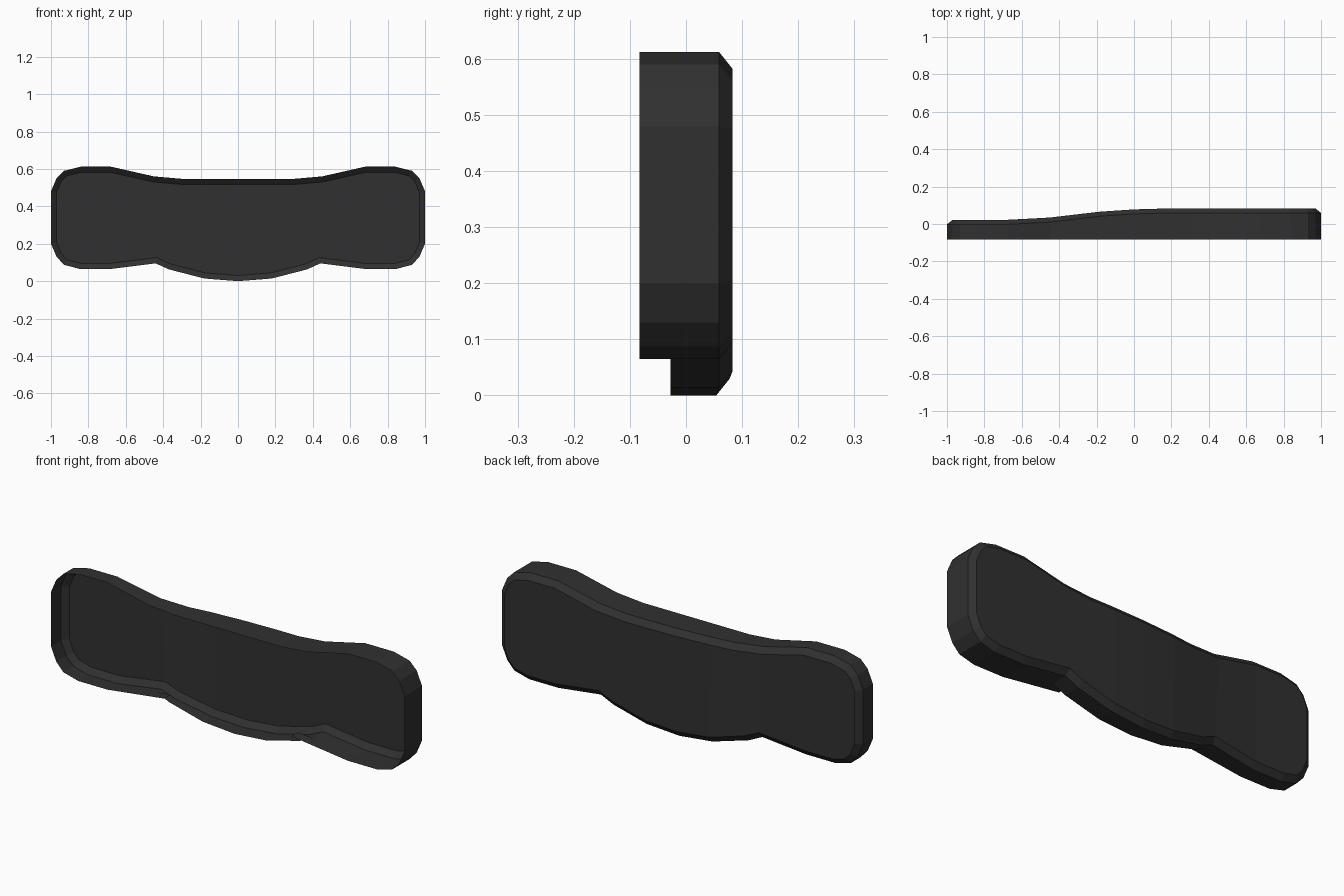
import bpy, bmesh
from mathutils import Vector

if "Cube" in bpy.data.objects:
    bpy.data.objects.remove(bpy.data.objects["Cube"])

FRONT, BELLY_FRONT, BEVEL = -0.083, -0.028, 0.03

# Right half outlines, centre to tip, as matching (x, z) points
top = [(0, .547), (.18, .547), (.3, .547), (.45, .56), (.68, .612),
       (.84, .612), (.93, .59), (.97, .55), (1, .48)]
bottom = [(0, 0), (.18, .014), (.37, .063), (.44, .095), (.68, .065),
          (.845, .065), (.93, .087), (.97, .13), (1, .2)]
# Back depth along x: thin left end, thick right end
depth = [(-1, .022), (-.68, .022), (-.45, .034), (-.36, .045), (-.18, .066),
         (0, .078), (.18, .083), (1, .083)]


def back_y(x):
    x = max(-1, min(1, x))
    for (x0, y0), (x1, y1) in zip(depth, depth[1:]):
        if x <= x1:
            return y0 + (y1 - y0) * (x - x0) / (x1 - x0)


def mirrored(pts):
    return [(-x, z) for x, z in reversed(pts[1:])] + pts


# Closed loop: top left to right, then bottom right to left
n = 2 * len(top) - 1
loop = [Vector(p) for p in mirrored(top) + mirrored(bottom)[::-1]]
count = len(loop)


def inset(i):
    a = (loop[i] - loop[i - 1]).normalized()
    b = (loop[(i + 1) % count] - loop[i]).normalized()
    na, nb = Vector((a.y, -a.x)), Vector((b.y, -b.x))
    return loop[i] + (na + nb) * BEVEL / (1 + na.dot(nb))


bm = bmesh.new()
edge = [bm.verts.new((p.x, back_y(p.x) - .024, p.y)) for p in loop]
face = []
for i, p in enumerate(loop):
    q = inset(i)
    face.append(bm.verts.new((q.x, back_y(p.x), q.y)))

# Side walls (shallower under the belly) and bevel
for i in range(count):
    j = (i + 1) % count
    p, q = loop[i], loop[j]
    belly = i >= n and j >= n and max(abs(p.x), abs(q.x)) < .45
    y = BELLY_FRONT if belly else FRONT
    bm.faces.new((edge[i], edge[j], bm.verts.new((q.x, y, q.y)),
                  bm.verts.new((p.x, y, p.y))))
    bm.faces.new((face[i], face[j], edge[j], edge[i]))

# Back panel in strips
for i in range(n - 1):
    k = count - 1 - i
    bm.faces.new((face[i], face[k], face[k - 1], face[i + 1]))

# Small tabs carrying the end walls past the belly corners
for s in (-1, 1):
    bm.faces.new([bm.verts.new((s * x, y, z)) for x, y, z in (
        (.44, FRONT, .095), (.36, FRONT, .105),
        (.36, BELLY_FRONT, .105), (.44, BELLY_FRONT, .095))])

bmesh.ops.remove_doubles(bm, verts=bm.verts, dist=.0005)
bmesh.ops.recalc_face_normals(bm, faces=bm.faces)
# Outward normals: back panel looks towards +y
bm.normal_update()
if sum(f.normal.y * f.calc_area() for f in bm.faces) < 0:
    bmesh.ops.reverse_faces(bm, faces=bm.faces)

mesh = bpy.data.meshes.new("curved_shell_panel")
bm.to_mesh(mesh)
bm.free()
panel = bpy.data.objects.new("curved_shell_panel", mesh)
bpy.context.collection.objects.link(panel)

mat = bpy.data.materials.new("dark_plastic")
mat.diffuse_color = (.03, .03, .03, 1)
mat.use_nodes = True
mat.node_tree.nodes["Principled BSDF"].inputs["Base Color"].default_value = mat.diffuse_color
mesh.materials.append(mat)
